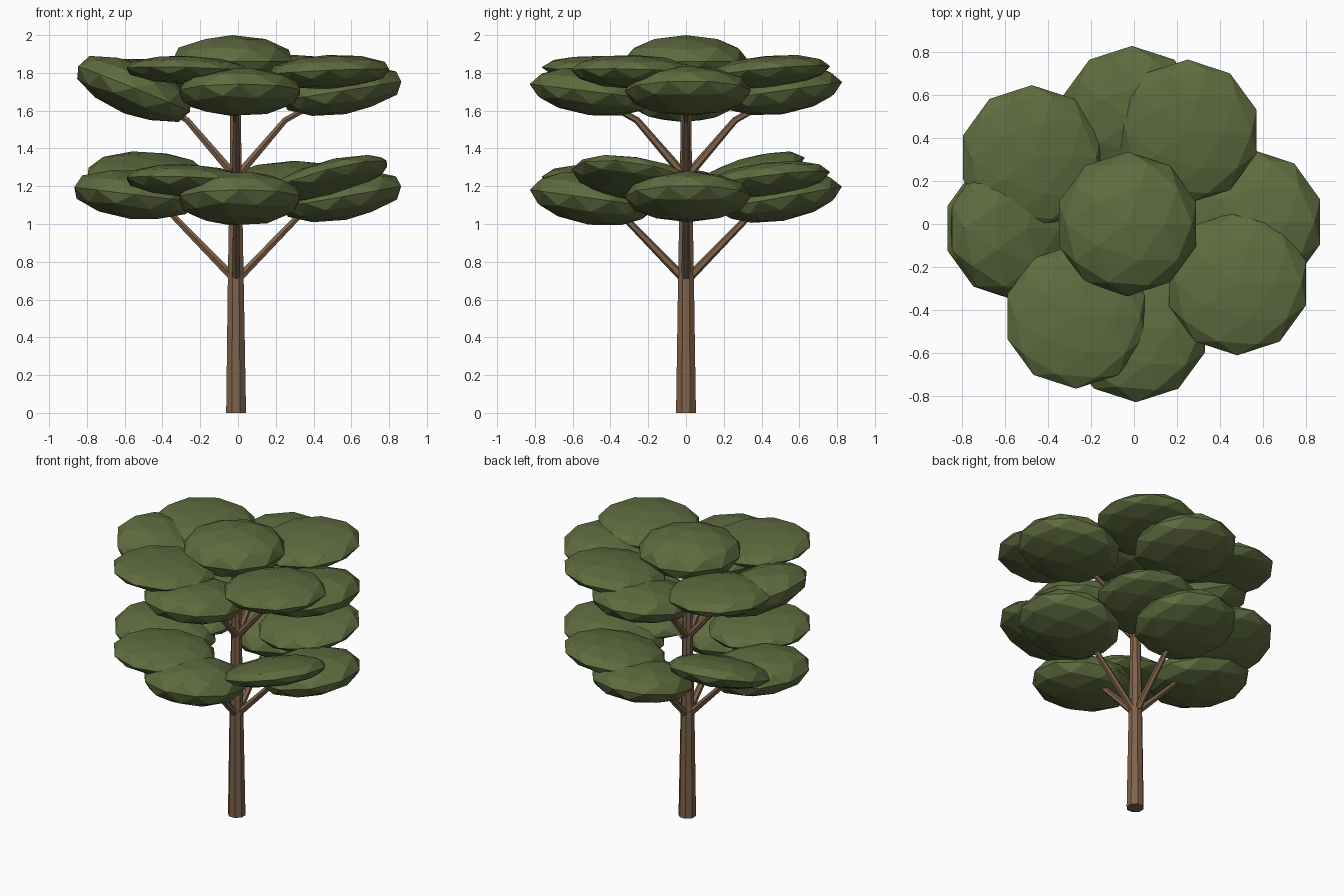
import bpy, bmesh, math
from mathutils import Vector, Matrix

if "Cube" in bpy.data.objects:
    bpy.data.objects.remove(bpy.data.objects["Cube"])


def material(name, rgb):
    m = bpy.data.materials.new(name)
    m.diffuse_color = (*rgb, 1)
    m.use_nodes = True
    m.node_tree.nodes["Principled BSDF"].inputs["Base Color"].default_value = m.diffuse_color
    return m


LEAF = material("leaf_green", (0.115, 0.15, 0.05))
BARK = material("bark_brown", (0.21, 0.125, 0.07))


def finish(bm, name, mat):
    bmesh.ops.recalc_face_normals(bm, faces=bm.faces)
    me = bpy.data.meshes.new(name)
    bm.to_mesh(me)
    bm.free()
    me.materials.append(mat)
    ob = bpy.data.objects.new(name, me)
    bpy.context.collection.objects.link(ob)
    return ob


def limb(name, points, radii, sides):
    """Tapered faceted tube along a path."""
    bm = bmesh.new()
    pts = [Vector(p) for p in points]
    rings = []
    for i, (p, r) in enumerate(zip(pts, radii)):
        d = (pts[min(i + 1, len(pts) - 1)] - pts[max(i - 1, 0)]).normalized()
        if i == 0 and p.z == 0:
            d = Vector((0, 0, 1))
        rot = Vector((0, 0, 1)).rotation_difference(d)
        rings.append([bm.verts.new(p + rot @ Vector((r * math.cos(a), r * math.sin(a), 0)))
                      for a in (math.tau * (k + 0.5) / sides for k in range(sides))])
    for lo, hi in zip(rings, rings[1:]):
        for k in range(sides):
            n = (k + 1) % sides
            bm.faces.new((lo[k], lo[n], hi[n], hi[k]))
    bm.faces.new(rings[0][::-1])
    bm.faces.new(rings[-1])
    return finish(bm, name, BARK)


def clump(name, center, height, rise, direction):
    """Flattened low-poly leaf pad, raised by `rise` degrees towards `direction`."""
    bm = bmesh.new()
    bmesh.ops.create_icosphere(bm, subdivisions=2, radius=1)
    d = Vector((*direction, 0))
    tilt = Matrix.Identity(4)
    if d.length > 0:
        tilt = Matrix.Rotation(math.radians(-rise), 4, Vector((0, 0, 1)).cross(d.normalized()))
    bm.transform(Matrix.Translation(center) @ tilt @ Matrix.Diagonal((0.335, 0.335, height, 1)))
    return finish(bm, name, LEAF)


# Trunk
limb("trunk", [(-0.01, 0, 0), (-0.012, 0, 0.73), (-0.012, 0, 1.3), (-0.015, 0, 1.8)],
     [0.057, 0.045, 0.034, 0.028], 8)

# Four branches per tier, bending flatter inside the leaves
tiers = {"lower": [(0.02, 0.72), (0.34, 1.05), (0.48, 1.12)],
         "upper": [(0.02, 1.27), (0.26, 1.55), (0.48, 1.67)]}
sides4 = {"right": (1, 0), "back": (0, 1), "left": (-1, 0), "front": (0, -1)}
for tier, path in tiers.items():
    for side, (dx, dy) in sides4.items():
        limb(f"{tier}_branch_{side}", [(-0.01 + dx * r, dy * r, z) for r, z in path],
             [0.024, 0.018, 0.013], 6)

# Leaf pads: name, x, y, (z, half height, rise) for lower and upper tier
pads = [
    ("right", 0.55, 0.01, (1.145, 0.125, 10), (1.705, 0.125, 9)),
    ("back", -0.01, 0.495, (1.14, 0.125, 10), (1.705, 0.125, 8)),
    ("left", -0.55, -0.02, (1.155, 0.13, 7), (1.715, 0.14, 22)),
    ("front", 0.01, -0.495, (1.135, 0.14, 8), (1.70, 0.125, 7)),
    ("back_right", 0.25, 0.43, (1.235, 0.09, 8), (1.805, 0.085, 6)),
    ("back_left", -0.475, 0.31, (1.25, 0.095, 18), (1.79, 0.085, 4)),
    ("front_right", 0.48, -0.275, (1.24, 0.085, 17), (1.805, 0.09, 3)),
    ("front_left", -0.27, -0.43, (1.23, 0.085, 4), (1.815, 0.075, 3)),
]
for name, x, y, *levels in pads:
    for tier, (z, h, rise) in zip(tiers, levels):
        toward = (-0.15, 1) if (name, tier) == ("back_left", "lower") else (x, y)
        clump(f"{tier}_leaves_{name}", (x, y, z), h, rise, toward)

# Crown
clump("crown_leaves", (-0.03, 0, 1.86), 0.14, 0, (0, 0))
